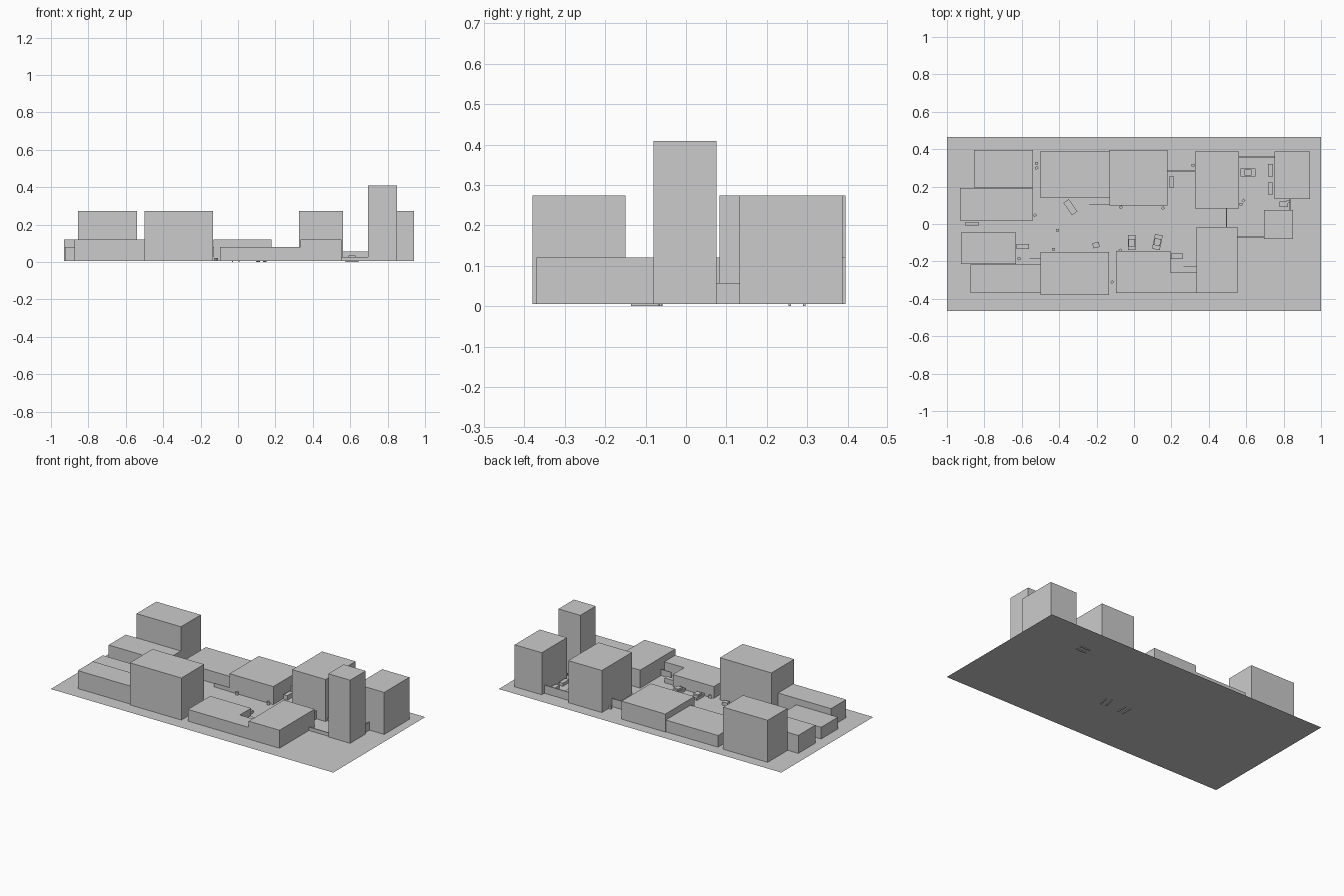
import bpy, bmesh, math

G = 0.005  # street level


def prism(name, pts, z0, z1):
    """Extrude a plan outline between two heights."""
    bm = bmesh.new()
    f = bm.faces.new([bm.verts.new((x, y, z0)) for x, y in pts])
    if z1 > z0:
        r = bmesh.ops.extrude_face_region(bm, geom=[f])
        vs = [v for v in r["geom"] if isinstance(v, bmesh.types.BMVert)]
        bmesh.ops.translate(bm, verts=vs, vec=(0, 0, z1 - z0))
        if f.is_valid is False or not any(len(x.verts) == len(pts) and all(abs(v.co.z - z0) < 1e-6 for v in x.verts) for x in bm.faces):
            bmesh.ops.holes_fill(bm, edges=bm.edges[:])
        bmesh.ops.recalc_face_normals(bm, faces=bm.faces[:])
    me = bpy.data.meshes.new(name)
    bm.to_mesh(me)
    bm.free()
    ob = bpy.data.objects.new(name, me)
    bpy.context.collection.objects.link(ob)
    return ob


def box(name, x0, x1, y0, y1, z1, z0=G):
    return prism(name, [(x0, y0), (x1, y0), (x1, y1), (x0, y1)], z0, z1)


def crate(name, x, y, w, d, h, ang=0, z0=G):
    """Box centred on a point and turned about z."""
    ob = box(name, -w / 2, w / 2, -d / 2, d / 2, z0 + h, z0)
    ob.location = (x, y, 0)
    ob.rotation_euler.z = math.radians(ang)
    return ob


# ground sheet
box("ground", -1, 1, -0.465, 0.465, G)

# building blocks: x range, y range, roof height
for i, b in enumerate([
    (-0.855, -0.54, 0.195, 0.395, 0.274), (-0.93, -0.54, 0.02, 0.193, 0.12),
    (-0.50, -0.13, 0.14, 0.39, 0.08), (-0.13, 0.18, 0.10, 0.395, 0.12),
    (0.325, 0.562, 0.083, 0.387, 0.274), (0.75, 0.942, 0.133, 0.387, 0.274),
    (0.695, 0.85, -0.08, 0.076, 0.409), (-0.925, -0.63, -0.215, -0.045, 0.08),
    (-0.875, -0.50, -0.37, -0.217, 0.12), (-0.50, -0.135, -0.38, -0.15, 0.274),
    (0.335, 0.553, -0.37, -0.015, 0.12),
]):
    box(f"building_{i + 1}", *b)

# low building with a cut corner
prism("notched_building", [(-0.095, -0.37), (0.335, -0.37), (0.335, -0.26),
                           (0.195, -0.26), (0.195, -0.145), (-0.095, -0.145)], G, 0.08)

# alley walls and fences
for i, w in enumerate([
    (0.18, 0.325, 0.281, 0.286, 0.057), (0.562, 0.75, 0.355, 0.361, 0.057),
    (0.553, 0.695, -0.073, -0.067, 0.027), (0.492, 0.498, -0.015, 0.083, 0.057),
    (0.832, 0.838, 0.076, 0.133, 0.057), (-0.24, -0.13, 0.102, 0.105, 0.03),
    (-0.56, -0.50, -0.187, -0.184, 0.03), (0.265, 0.335, -0.23, -0.226, 0.045),
]):
    box(f"alley_wall_{i + 1}", *w)

# loose slabs, bins and containers: x, y, width, depth, height, turn
for i, c in enumerate([
    (-0.313, -0.055, 0.026, 0.18, 0.008, 0), (-0.34, 0.09, 0.035, 0.08, 0.02, 35),
    (0.20, 0.225, 0.026, 0.06, 0.03, 0), (0.73, 0.287, 0.028, 0.065, 0.02, 0),
    (0.73, 0.19, 0.028, 0.065, 0.02, 0), (-0.867, 0.0, 0.07, 0.024, 0.02, 0),
    (-0.595, -0.12, 0.065, 0.026, 0.02, 0), (-0.203, -0.113, 0.035, 0.028, 0.02, 12),
    (0.23, -0.172, 0.065, 0.028, 0.03, 0), (0.80, 0.105, 0.045, 0.03, 0.02, 0),
]):
    crate(f"container_{i + 1}", *c)

# small rubbish
for i, (x, y) in enumerate([
    (-0.52, 0.325), (-0.52, 0.30), (-0.53, 0.047), (-0.41, -0.033), (-0.07, 0.09),
    (0.155, 0.085), (0.315, 0.315), (-0.074, -0.14), (-0.117, -0.31), (-0.43, -0.135),
    (-0.615, -0.185), (0.585, 0.125), (0.572, 0.105), (0.825, 0.12),
]):
    crate(f"rubbish_{i + 1}", x, y, 0.016, 0.014, 0.018, 20 * (i % 3))

# parked cars: body, cabin, side skirts that dip through the ground
for i, (x, y, a) in enumerate([(-0.012, -0.10, 0), (0.125, -0.097, -12), (0.61, 0.275, 90)]):
    parts = [crate(f"car_{i + 1}_body", x, y, 0.042, 0.08, 0.014, a, 0.009),
             crate(f"car_{i + 1}_cabin", x, y, 0.034, 0.038, 0.011, a, 0.023)]
    r = math.radians(a)
    for s in (-1, 1):
        crate(f"car_{i + 1}_skirt", x + s * 0.018 * math.cos(r), y + s * 0.018 * math.sin(r),
              0.006, 0.07, 0.012, a, 0.0)
